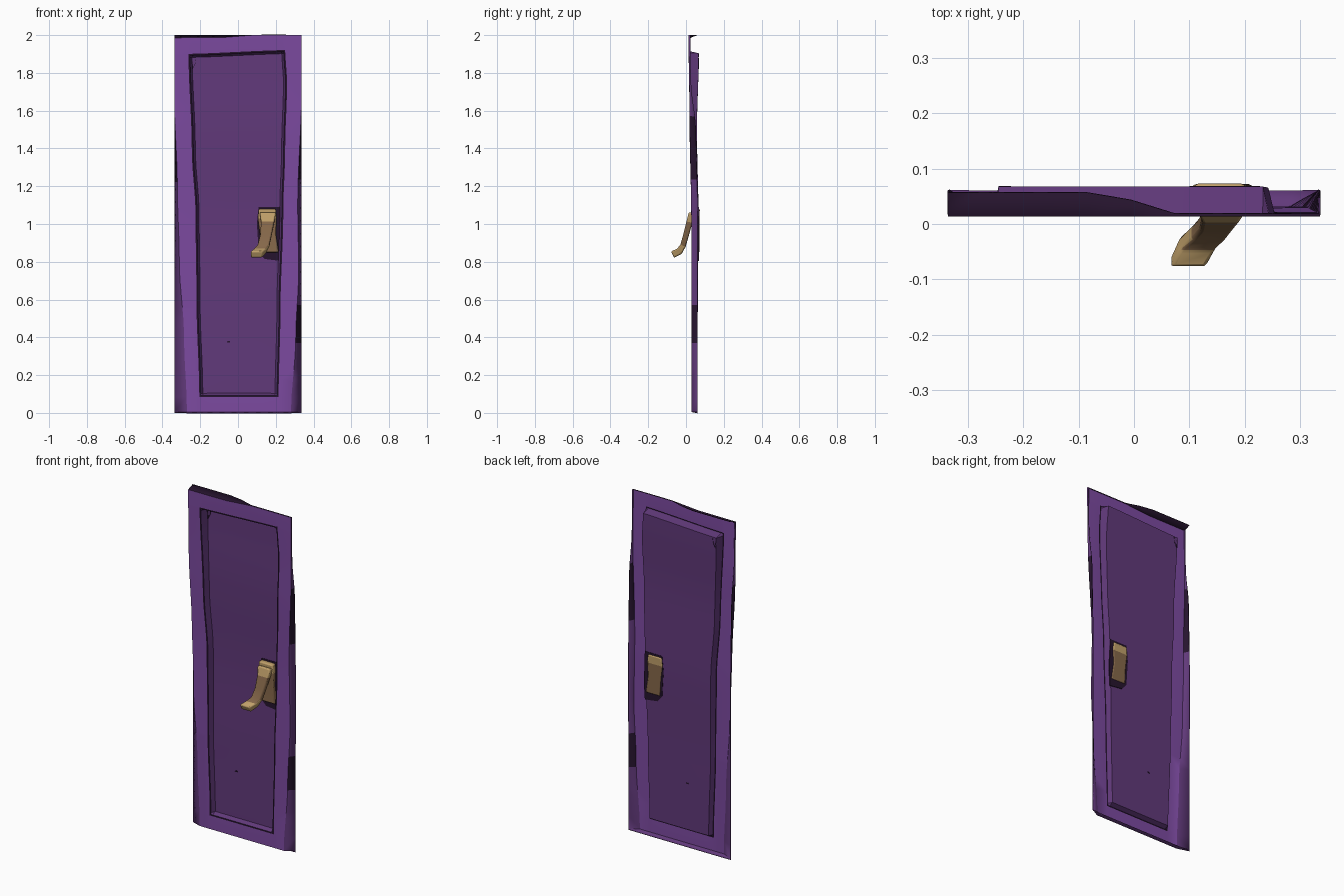
import bpy, bmesh, math
from mathutils import Vector

if "Cube" in bpy.data.objects:
    bpy.data.objects.remove(bpy.data.objects["Cube"])


def material(name, r, g, b):
    def lin(c):
        return (c / 255 / 12.92) if c < 11 else ((c / 255 + 0.055) / 1.055) ** 2.4
    m = bpy.data.materials.new(name)
    m.use_nodes = True
    m.diffuse_color = (lin(r), lin(g), lin(b), 1)
    m.node_tree.nodes["Principled BSDF"].inputs["Base Color"].default_value = m.diffuse_color
    return m


FRAME = material("frame purple", 124, 74, 160)
PANEL = material("panel purple", 97, 57, 122)
INK = material("ink plum", 38, 20, 46)
TAN = material("light brass", 192, 160, 106)
BROWN = material("dark brass", 134, 104, 74)


def ramp(points, t):
    """Smooth interpolation through (t, value) pairs."""
    if t <= points[0][0]:
        return points[0][1]
    for (a, va), (b, vb) in zip(points, points[1:]):
        if t <= b:
            f = (t - a) / (b - a)
            return va + (vb - va) * f * f * (3 - 2 * f)
    return points[-1][1]


def make_object(name, bm, mats):
    me = bpy.data.meshes.new(name)
    bm.to_mesh(me)
    bm.free()
    for m in mats:
        me.materials.append(m)
    ob = bpy.data.objects.new(name, me)
    bpy.context.collection.objects.link(ob)
    return ob


def smooth(ob):
    bpy.ops.object.select_all(action="DESELECT")
    ob.select_set(True)
    bpy.context.view_layer.objects.active = ob
    bpy.ops.object.shade_smooth_by_angle(angle=math.radians(35))


# Wobbly outlines of the door, as functions of height
HALF = 0.335
OUT_L = [(0, -.27), (.4, -.285), (.8, -.31), (1.2, -.32), (1.65, -HALF)]
OUT_R = [(0, .28), (.4, .305), (.75, .32), (1.1, .315), (1.7, HALF)]
IN_L = [(.08, -.205), (.6, -.22), (1.05, -.225), (1.4, -.245), (1.9, -.262)]
IN_R = [(.08, .215), (.55, .225), (1.07, .24), (1.4, .25), (1.75, .26), (1.92, .25)]
FRONT_Y = [(0, .03), (1, .03), (1.6, .02), (2, .015)]
PANEL_Y = [(0, .055), (.5, .058), (1, .065), (1.5, .056), (1.9, .066)]
SIDE_DEPTH = [(0, .03), (1.5, .032), (1.75, .008)]
LINE, SLOPE = 0.007, 0.018
COLS, ROWS = 15, 36


def door_x(i, z):
    edges_l = [-HALF, ramp(OUT_L, z), ramp(IN_L, z)]
    edges_r = [HALF, ramp(OUT_R, z), ramp(IN_R, z)]
    for e, s in ((edges_l, 1), (edges_r, -1)):
        e += [e[2] + s * LINE, e[2] + s * SLOPE]
    k = COLS - 1 - i
    if i <= 4:
        return edges_l[i]
    if k <= 4:
        return edges_r[k]
    return edges_l[4] + (edges_r[4] - edges_l[4]) * (i - 4) / (COLS - 9)


def door_z(j, i):
    side = i / (COLS - 1)
    top = 1.9 + ramp([(.2, 0), (.8, .022)], side)
    rim = 1.985 + ramp([(.4, 0), (.6, .014)], side)
    low = [0, .006, .085, .085 + LINE, .085 + SLOPE]
    high = [2, rim, top, top - LINE, top - SLOPE]
    k = ROWS - 1 - j
    if j <= 4:
        return low[j]
    if k <= 4:
        return high[k]
    return low[4] + (high[4] - low[4]) * (j - 4) / (ROWS - 9)


# Door leaf: one pressed sheet with turned-back rim and sunken panel
bm = bmesh.new()
grid = []
for j in range(ROWS):
    row = []
    for i in range(COLS):
        z = door_z(j, i)
        x = door_x(i, z)
        ring = min(i, j, COLS - 1 - i, ROWS - 1 - j)
        y = ramp(FRONT_Y, z)
        if ring >= 4:
            y = ramp(PANEL_Y, z)
        elif ring == 0:
            if j == ROWS - 1:
                y += ramp([(-.05, .042), (.06, .004)], x)
            else:
                y += ramp(SIDE_DEPTH, z)
        row.append(bm.verts.new((x, y, z)))
    grid.append(row)
for j in range(ROWS - 1):
    for i in range(COLS - 1):
        f = bm.faces.new((grid[j][i], grid[j][i + 1], grid[j + 1][i + 1], grid[j + 1][i]))
        ring = min(i, j, COLS - 2 - i, ROWS - 2 - j)
        if ring == 0:
            z = f.calc_center_median().z
            inked = z > 1.97 or 1.25 < z < 1.6 or (i > 5 and .4 < z < .6)
            f.material_index = 2 if inked else 1
        else:
            f.material_index = {1: 0, 2: 2}.get(ring, 1)
door = make_object("door_leaf", bm, [FRAME, PANEL, INK])
sheet = door.modifiers.new("thickness", "SOLIDIFY")
sheet.thickness = 0.004
sheet.offset = 0
smooth(door)


def loft(name, sections, light, bevel):
    """Rectangular bar through (centre, width, thickness); light(z) picks the pale colour."""
    bm = bmesh.new()
    loops = []
    for n, (c, w, t) in enumerate(sections):
        a = Vector(sections[max(n - 1, 0)][0])
        b = Vector(sections[min(n + 1, len(sections) - 1)][0])
        d = (b - a).normalized()
        up = Vector((0, d.z, -d.y)).normalized() * t / 2
        side = Vector((w / 2, 0, 0))
        c = Vector(c)
        loops.append([bm.verts.new(p) for p in
                      (c - side - up, c + side - up, c + side + up, c - side + up)])
    for p, q in zip(loops, loops[1:]):
        for k in range(4):
            bm.faces.new((p[k], p[(k + 1) % 4], q[(k + 1) % 4], q[k]))
    bm.faces.new(loops[0][::-1])
    bm.faces.new(loops[-1])
    bmesh.ops.recalc_face_normals(bm, faces=bm.faces)
    for f in bm.faces:
        f.material_index = 0 if light(f.calc_center_median().z) else 1
    ob = make_object(name, bm, [TAN, BROWN])
    mod = ob.modifiers.new("soft edges", "BEVEL")
    mod.width = bevel
    mod.segments = 2
    smooth(ob)
    return ob


# Handle: backplate set through the panel, bent lever in front
loft("handle_backplate",
     [((.155, .054, 1.08), .09, .038), ((.155, .054, 1.03), .1, .036),
      ((.158, .056, .95), .085, .032), ((.168, .054, .85), .095, .036)],
     lambda z: z > 1.03, .007)
loft("handle_lever",
     [((.158, .03, 1.06), .085, .03), ((.157, .018, 1.01), .07, .032),
      ((.148, 0, .94), .06, .03), ((.135, -.016, .885), .062, .03),
      ((.115, -.035, .855), .066, .036), ((.097, -.071, .838), .064, .038)],
     lambda z: z < .875 or z > 1.0, .007)


def plate(name, outline, y, thick, mat):
    """Thin flat plate with an x-z outline."""
    bm = bmesh.new()
    f = bm.faces.new([bm.verts.new((x, y - thick / 2, z)) for x, z in outline])
    ext = bmesh.ops.extrude_face_region(bm, geom=[f])
    moved = [v for v in ext["geom"] if isinstance(v, bmesh.types.BMVert)]
    bmesh.ops.translate(bm, verts=moved, vec=(0, thick, 0))
    bmesh.ops.recalc_face_normals(bm, faces=bm.faces)
    return make_object(name, bm, [mat])


# Painted dark surround of the handle, corner crease and a small nick
plate("handle_surround", [(.11, .85), (.14, .815), (.222, .805), (.228, .9),
                          (.222, 1.09), (.11, 1.09), (.1, 1.0)], .0645, .008, INK)
plate("corner_crease", [(-.245, 1.88), (-.24, 1.82), (-.225, 1.85), (-.222, 1.88),
                        (-.227, 1.85), (-.238, 1.828)], .064, .009, INK)
plate("panel_nick", [(-.06, .372), (-.042, .374), (-.044, .382), (-.056, .38)],
      .0572, .007, INK)
